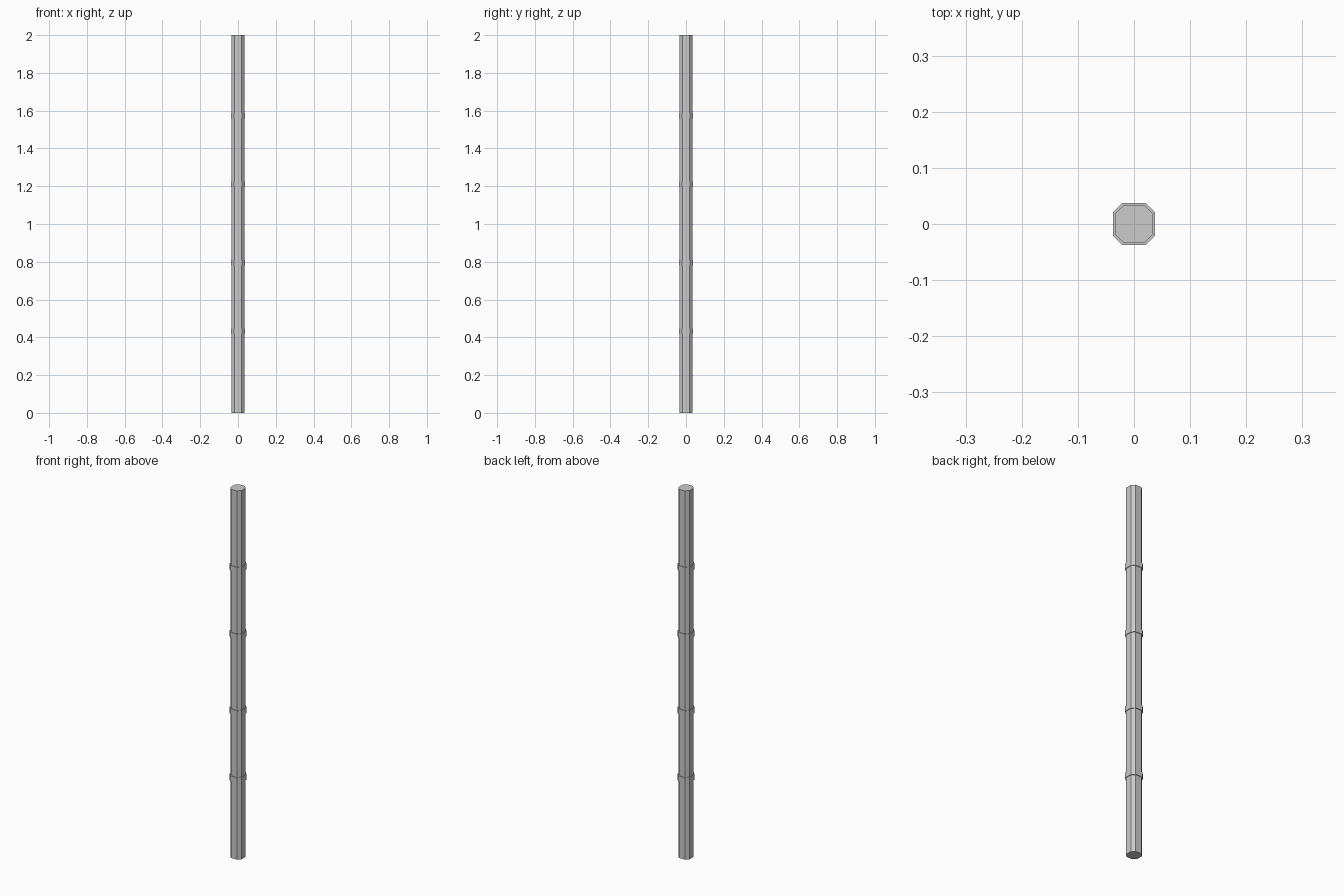
import bpy, bmesh

if "Cube" in bpy.data.objects:
    bpy.data.objects.remove(bpy.data.objects["Cube"])


def octagon_prism(name, half, flat, z0, z1):
    """Eight-sided prism: half = half width, flat = half length of the main sides."""
    outline = [(flat, -half), (half, -flat), (half, flat), (flat, half),
               (-flat, half), (-half, flat), (-half, -flat), (-flat, -half)]
    bm = bmesh.new()
    face = bm.faces.new([bm.verts.new((x, y, z0)) for x, y in outline])
    ext = bmesh.ops.extrude_face_region(bm, geom=[face], use_keep_orig=True)
    top = [v for v in ext["geom"] if isinstance(v, bmesh.types.BMVert)]
    bmesh.ops.translate(bm, verts=top, vec=(0, 0, z1 - z0))
    bmesh.ops.recalc_face_normals(bm, faces=bm.faces)
    mesh = bpy.data.meshes.new(name)
    bm.to_mesh(mesh)
    bm.free()
    obj = bpy.data.objects.new(name, mesh)
    bpy.context.collection.objects.link(obj)
    return obj


# Main pole
octagon_prism("pole", 0.034, 0.0178, 0, 2)

# Raised joint rings, mirrored about mid height
for i, z in enumerate((0.432, 0.795, 1.21, 1.573)):
    octagon_prism(f"joint_ring_{i + 1}", 0.037, 0.021, z - 0.014, z + 0.014)
